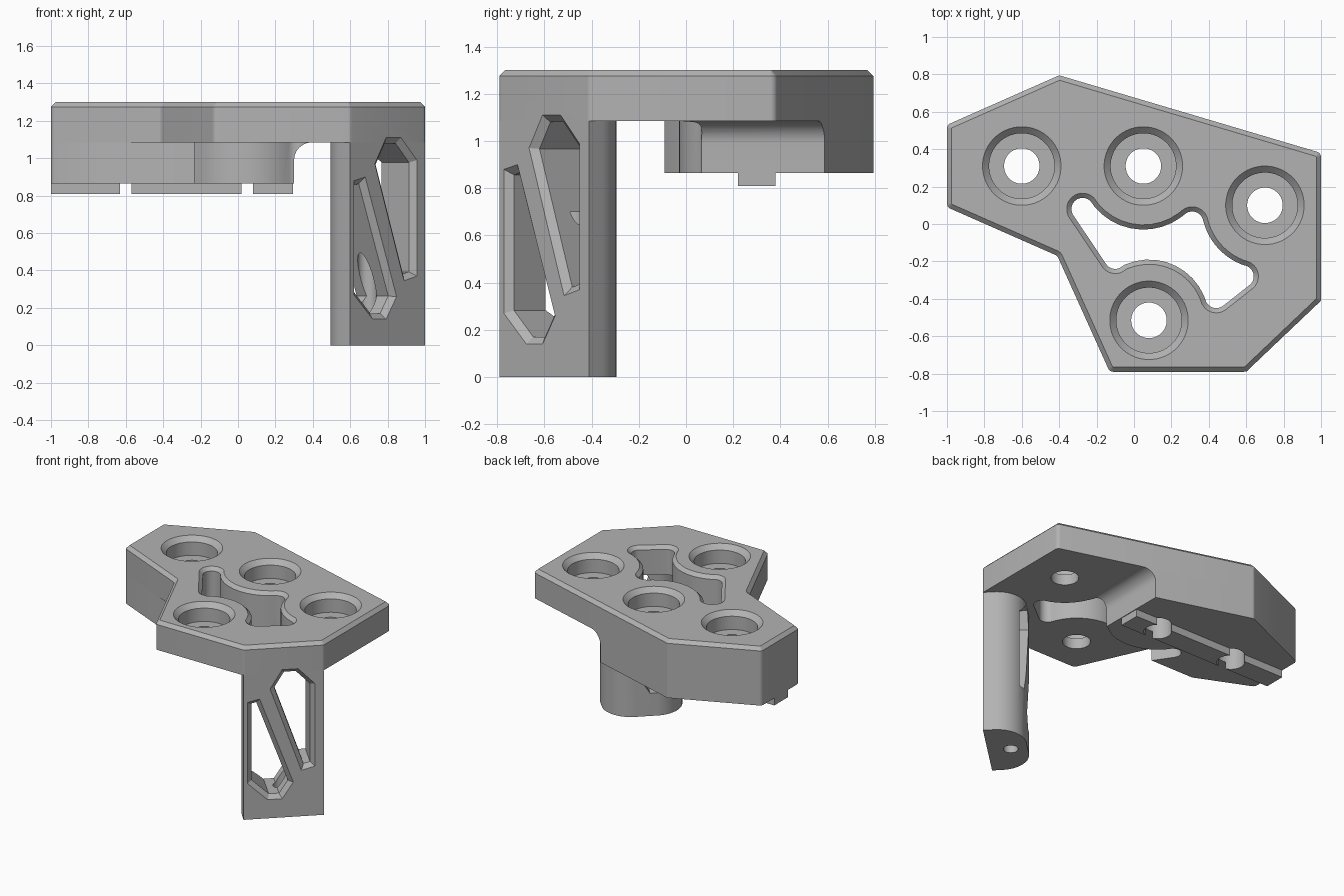
import bpy, bmesh, math
from mathutils import Vector

if "Cube" in bpy.data.objects:
    bpy.data.objects.remove(bpy.data.objects["Cube"], do_unlink=True)

grey = bpy.data.materials.new("plain_grey")
grey.use_nodes = True
colour = (0.45, 0.45, 0.45, 1)
grey.diffuse_color = colour
grey.node_tree.nodes["Principled BSDF"].inputs["Base Color"].default_value = colour


# ---------- helpers ----------
def loft(name, loops):
    """Closed solid through a stack of 3D loops with equal point counts."""
    bm = bmesh.new()
    rings = [[bm.verts.new(p) for p in loop] for loop in loops]
    count = len(rings[0])
    for low, high in zip(rings, rings[1:]):
        for i in range(count):
            j = (i + 1) % count
            bm.faces.new((low[i], low[j], high[j], high[i]))
    bm.faces.new(rings[0][::-1])
    bm.faces.new(rings[-1])
    bmesh.ops.recalc_face_normals(bm, faces=bm.faces)
    mesh = bpy.data.meshes.new(name)
    bm.to_mesh(mesh)
    bm.free()
    mesh.materials.append(grey)
    obj = bpy.data.objects.new(name, mesh)
    bpy.context.collection.objects.link(obj)
    return obj


def at_z(loop, z):
    return [(p[0], p[1], z) for p in loop]


def arc(cx, cy, r, start, end, n=10):
    """Points at the middle of each step, so joined arcs share no point."""
    angles = [math.radians(start + (end - start) * (i + 0.5) / n) for i in range(n)]
    return [Vector((cx + r * math.cos(a), cy + r * math.sin(a))) for a in angles]


def grow(loop, d):
    """Offset a counter-clockwise loop outward by d."""
    out = []
    for i, p in enumerate(loop):
        a = (p - loop[i - 1]).normalized()
        b = (loop[(i + 1) % len(loop)] - p).normalized()
        na, nb = Vector((a.y, -a.x)), Vector((b.y, -b.x))
        out.append(p + (na + nb) * d / (1 + na.dot(nb)))
    return out


def rounded(points, radii, n=8):
    out = []
    for i, (p, r) in enumerate(zip(points, radii)):
        if r == 0:
            out.append(p)
            continue
        a = (points[i - 1] - p).normalized()
        b = (points[(i + 1) % len(points)] - p).normalized()
        half = a.angle(b) / 2
        centre = p + (a + b).normalized() * r / math.sin(half)
        va = p + a * r / math.tan(half) - centre
        vb = p + b * r / math.tan(half) - centre
        out += [centre + va.lerp(vb, k / n).normalized() * r for k in range(n + 1)]
    return out


def cut(obj, tools, operation="DIFFERENCE"):
    bpy.context.view_layer.objects.active = obj
    for tool in tools:
        mod = obj.modifiers.new("cut", "BOOLEAN")
        mod.operation = operation
        mod.solver = "EXACT"
        mod.object = tool
        bpy.ops.object.modifier_apply(modifier=mod.name)


# ---------- main dimensions ----------
RAIL_Z, BLOCK_Z, PLATE_Z, TOP = 0.81, 0.865, 1.085, 1.30
BEVEL = 0.025
corners = [Vector(p) for p in ((-1, 0.53), (-1, 0.09), (-0.41, -0.17), (-0.13, -0.79),
                               (0.6, -0.79), (1, -0.41), (1, 0.38), (-0.4, 0.795))]
outline = rounded(corners, [0.03] * len(corners), 4)

# ---------- cutters ----------
# Stepped screw holes with a chamfered rim
screws = [(-0.6, 0.31), (0.05, 0.31), (0.7, 0.1), (0.08, -0.515)]
steps = [(0.095, 0.6), (0.095, 1.165), (0.175, 1.165), (0.175, TOP - 0.035), (0.22, TOP + 0.01)]
holes = [loft("hole_cutter", [at_z(arc(x, y, r, 0, 360, 48), z) for r, z in steps])
         for x, y in screws]

# Curved slot that follows the screw bosses
slot = []
for part in ((-0.275, 0.08, 0.06, 216, 35), (0.05, 0.31, 0.34, 215, 311),
             (0.311, 0.007, 0.06, 131, 13), (0.7, 0.1, 0.34, 193, 252),
             (0.58, -0.28, 0.06, 72, -52), (0.44, -0.39, 0.06, -52, -162),
             (0.08, -0.51, 0.32, 18, 119), (-0.1, -0.18, 0.06, 299, 215)):
    slot += arc(*part)
slot.reverse()
slot_cutter = loft("slot_cutter", [at_z(slot, 0.6), at_z(slot, TOP - BEVEL),
                                   at_z(grow(slot, BEVEL + 0.01), TOP + 0.01)])

# Leg windows, drawn on the outer leg face as (distance along, height)
foot_a, foot_b = corners[4], corners[5]
along = (foot_b - foot_a).normalized()
inward = Vector((-along.y, along.x))
LENGTH = (foot_b - foot_a).length


def on_leg(loop, depth):
    spots = [(foot_a + along * p.x + inward * depth, p.y) for p in loop]
    return [(s.x, s.y, z) for s, z in spots]


shapes = [
    [(0.05, 0.88), (0.05, 0.27), (0.3, 0.14), (0.48, 0.14), (0.62, 0.26), (0.2, 0.90)],
    [(0.33, 0.97), (0.72, 0.345), (0.89, 0.37), (0.89, 0.99), (0.68, 1.11), (0.48, 1.11)],
]
windows = []
for shape in shapes:
    loop = [Vector((f * LENGTH, z)) for f, z in shape]
    inner = grow(loop, -0.03)
    windows.append(loft("window_cutter", [on_leg(grow(loop, 0.02), -0.02),
                                          on_leg(inner, 0.03), on_leg(inner, 0.45)]))

# Upright bore in the foot
bore_loop = arc(0.69, -0.485, 0.05, 0, 360, 32)
bore = loft("bore_cutter", [at_z(bore_loop, -0.1), at_z(bore_loop, 0.7)])

# Side profile that trims the clamp block, with a fillet under the plate
fillet = [Vector((0.395 - 0.095 * math.cos(a), 0.99 + 0.095 * math.sin(a)))
          for a in (math.pi / 2 * i / 10 for i in range(11))]
profile = [Vector((-1.2, 0.8)), Vector((0.3, 0.8))] + fillet + [Vector((0.395, 1.2)), Vector((-1.2, 1.2))]
trim = loft("trim_cutter", [[(p.x, y, p.y) for p in profile] for y in (-0.09, 1)])

# ---------- parts ----------
plate = loft("top_plate", [at_z(outline, PLATE_Z), at_z(outline, TOP - BEVEL),
                           at_z(grow(outline, -BEVEL), TOP)])
cut(plate, holes + [slot_cutter] + windows)

block = loft("clamp_block", [at_z(outline, BLOCK_Z), at_z(outline, PLATE_Z)])
cut(block, [trim], "INTERSECT")
cut(block, holes[:2] + [slot_cutter])

rail_loop = [(-1, 0.22), (0.295, 0.22), (0.295, 0.38), (-1, 0.38)]
rail = loft("locating_rail", [at_z(rail_loop, RAIL_Z), at_z(rail_loop, BLOCK_Z)])
cut(rail, holes[:2])

# Leg with two rounded inner corners
THICK = 0.275
leg_corners = [foot_a, foot_b, foot_b + inward * THICK, foot_a + inward * THICK]
leg_loop = rounded(leg_corners, [0, 0, 0.2, 0.2], 12)
leg = loft("support_leg", [at_z(leg_loop, 0), at_z(leg_loop, PLATE_Z)])
cut(leg, windows + [bore])

# ---------- finish ----------
for tool in holes + windows + [slot_cutter, bore, trim]:
    bpy.data.objects.remove(tool, do_unlink=True)
bpy.ops.object.select_all(action="DESELECT")
for obj in (plate, block, rail, leg):
    obj.select_set(True)
bpy.context.view_layer.objects.active = plate
bpy.ops.object.shade_smooth_by_angle(angle=math.radians(30))
